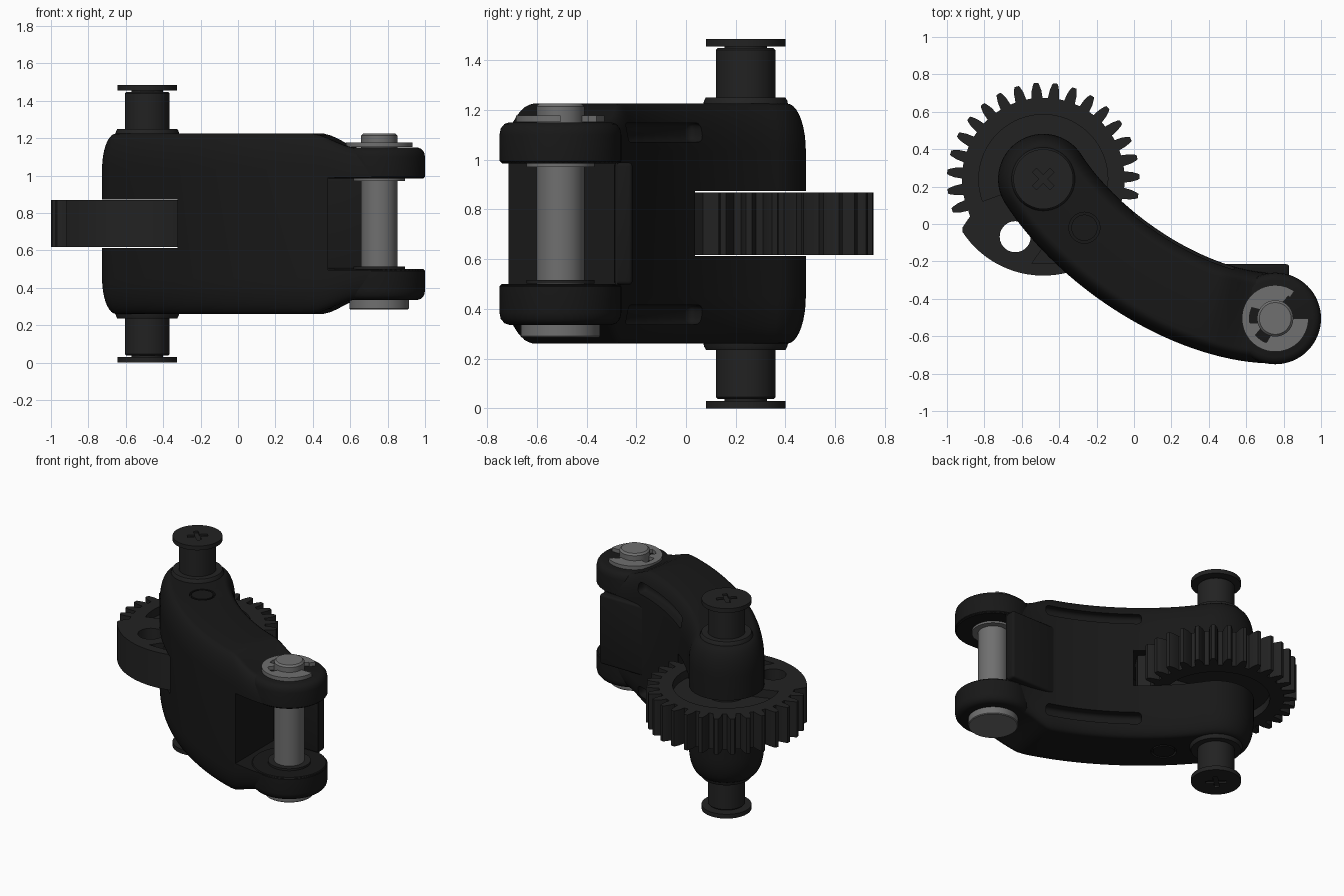
import bpy, bmesh
from math import sin, cos, pi, radians, hypot
from mathutils import Vector

if "Cube" in bpy.data.objects:
    bpy.data.objects.remove(bpy.data.objects["Cube"])

MID = 0.7425                       # mirror height
P0, P1 = Vector((-0.485, 0.24)), Vector((0.755, -0.505))   # gear pivot, pin pivot
C0, C1 = Vector((-0.24, -0.14)), Vector((0.30, -0.50))     # arm curve handles


def material(name, v):
    m = bpy.data.materials.new(name)
    m.diffuse_color = (v, v, v, 1)
    m.use_nodes = True
    m.node_tree.nodes["Principled BSDF"].inputs["Base Color"].default_value = m.diffuse_color
    return m


BLACK, DARK, STEEL = material("black", 0.009), material("dark", 0.016), material("steel", 0.16)


def make(name, verts, faces, mat=None):
    me = bpy.data.meshes.new(name)
    me.from_pydata(verts, [], faces)
    bm = bmesh.new()
    bm.from_mesh(me)
    bmesh.ops.recalc_face_normals(bm, faces=bm.faces)
    bm.to_mesh(me)
    bm.free()
    ob = bpy.data.objects.new(name, me)
    bpy.context.collection.objects.link(ob)
    if mat:
        me.materials.append(mat)
    return ob


def activate(ob):
    bpy.ops.object.select_all(action='DESELECT')
    ob.select_set(True)
    bpy.context.view_layer.objects.active = ob


def prism(name, pts, z0, z1, mat=None):
    n = len(pts)
    v = [(p[0], p[1], z) for z in (z0, z1) for p in pts]
    f = [tuple(range(n)), tuple(range(n, 2 * n))]
    f += [(i, (i + 1) % n, (i + 1) % n + n, i + n) for i in range(n)]
    return make(name, v, f, mat)


def box(name, x0, x1, y0, y1, z0, z1, mat=None):
    return prism(name, [(x0, y0), (x1, y0), (x1, y1), (x0, y1)], z0, z1, mat)


def polar(c, r, deg):
    return (c[0] + r * cos(radians(deg)), c[1] + r * sin(radians(deg)))


def circle(c, r, n=48):
    return [polar(c, r, 360 * i / n) for i in range(n)]


def lathe(name, c, profile, mat=None, n=48):
    v = [(*p, z) for r, z in profile for p in circle(c, r, n)]
    k = len(profile)
    f = [(j * n + i, j * n + (i + 1) % n, (j + 1) * n + (i + 1) % n, (j + 1) * n + i)
         for j in range(k - 1) for i in range(n)]
    f += [tuple(range(n)), tuple(range((k - 1) * n, k * n))]
    return make(name, v, f, mat)


def flip(profile):
    return [(r, 2 * MID - z) for r, z in profile]


def bevel(ob, w, seg=3):
    activate(ob)
    m = ob.modifiers.new("bevel", 'BEVEL')
    m.width, m.segments, m.limit_method = w, seg, 'ANGLE'
    bpy.ops.object.modifier_apply(modifier=m.name)
    return ob


def cut(ob, *cutters):
    for c in cutters:
        activate(ob)
        m = ob.modifiers.new("cut", 'BOOLEAN')
        m.operation, m.object, m.solver = 'DIFFERENCE', c, 'EXACT'
        bpy.ops.object.modifier_apply(modifier=m.name)
        bpy.data.objects.remove(c)


def arm_point(t, off):
    s = 1 - t
    p = s**3 * P0 + 3 * s * s * t * C0 + 3 * s * t * t * C1 + t**3 * P1
    d = (s * s * (C0 - P0) + 2 * s * t * (C1 - C0) + t * t * (P1 - C1)).normalized()
    return p + off * Vector((-d.y, d.x))


def arm_outline(w):
    """Closed outline, point i lies opposite point 2N-1-i across the curve."""
    d0, d1 = (C0 - P0).normalized(), (P1 - C1).normalized()

    def side(sg):
        def cap(p, d, a):
            return p + w * (cos(a) * d + sg * sin(a) * Vector((-d.y, d.x)))
        a = [cap(P0, d0, pi - (i + 0.5) * pi / 28) for i in range(14)]
        b = [arm_point(i / 36, sg * w) for i in range(37)]
        c = [cap(P1, d1, pi / 2 - (i + 0.5) * pi / 28) for i in range(14)]
        return a + b + c
    return side(1) + side(-1)[::-1]


def arm_height(p):
    k = min(1, max(0, (hypot(p.x - P1.x, p.y - P1.y) - 0.18) / 0.2))
    return 0.40 + 0.0825 * k * k * (3 - 2 * k)


# Arm body: curved outline stacked with rounded upper and lower edges
verts, faces = [], []
STEPS = 9
layers = [(-1, STEPS - i) for i in range(STEPS + 1)] + [(1, i) for i in range(STEPS + 1)]
for sg, i in layers:
    a = pi / 2 * i / STEPS
    for p in arm_outline(0.242 - 0.075 * (1 - cos(a))):
        verts.append((p.x, p.y, MID + sg * (arm_height(p) - 0.19 * (1 - sin(a)))))
n = len(verts) // len(layers)
for j in range(len(layers) - 1):
    faces += [(j * n + i, j * n + (i + 1) % n, (j + 1) * n + (i + 1) % n, (j + 1) * n + i) for i in range(n)]
for base in (0, (len(layers) - 1) * n):
    faces += [(base + i, base + i + 1, base + n - 2 - i, base + n - 1 - i) for i in range(n // 2 - 1)]
arm = make("arm_body", verts, faces, BLACK)

# Fork opening, gear slot, side grooves and round marks
cut(arm, box("fork_cut", 0.48, 1.2, -1, -0.285, 0.495, 0.99),
    box("fork_end_cut", 0.83, 1.2, -0.4, 0, 0.495, 0.99),
    prism("gear_slot", circle(P0, 0.56, 96), 0.612, 0.873))
for z0, z1 in ((1.07, 1.148), (0.337, 0.415)):
    ts = [0.33 + 0.47 * i / 20 for i in range(21)]
    strip = [arm_point(t, 0.175) for t in ts] + [arm_point(t, 0.32) for t in reversed(ts)]
    cut(arm, bevel(prism("groove", strip, z0, z1), 0.03))
MARK = (-0.265, -0.02)
for z0, z1 in ((1.205, 1.3), (0.2, 0.28)):
    ring = prism("mark", circle(MARK, 0.083), z0, z1)
    cut(ring, prism("mark_core", circle(MARK, 0.07), 0, 1.4))
    cut(arm, ring)

# Fork back plate and the two lugs
plate = bevel(box("fork_back_plate", 0.47, 0.83, -0.29, -0.215, 0.497, 0.988, BLACK), 0.015)
lug = [(0.235, 0.985), (0.245, 0.995), (0.245, 1.10), (0.24, 1.125), (0.225, 1.143), (0.205, 1.15)]
lathe("upper_lug", P1, lug, BLACK, 64)
lathe("lower_lug", P1, flip(lug), BLACK, 64)

# Pivot posts with bosses, necks and cross-slotted caps
post = [(0.175, 1.19), (0.168, 1.235), (0.16, 1.25), (0.12, 1.25), (0.12, 1.44), (0.112, 1.448),
        (0.085, 1.448), (0.085, 1.455), (0.16, 1.455), (0.16, 1.485)]
for name, prof, zc in (("upper_post", post, 1.485), ("lower_post", flip(post), 0)):
    ob = lathe(name, P0, prof, DARK)
    for a in (45, 135):
        bar = [polar(P0, 0.068, a + s) for s in (-13, 13, 167, 193)]
        cut(ob, prism("cross_slot", bar, zc - 0.012, zc + 0.012))

# Sector gear: toothed over the back, plain rim at the front
PITCH = 360 / 31
pts = []
for k in range(-1, 18):
    a = 1.5 + k * PITCH
    for r, da in ((0.435, -3.9), (0.475, -3.1), (0.505, -1.9), (0.515, -1.3),
                  (0.515, 1.3), (0.505, 1.9), (0.475, 3.1), (0.435, 3.9)):
        pts.append(polar(P0, r, a + da))
pts += [polar(P0, 0.44, 207), polar(P0, 0.505, 211)]
pts += [polar(P0, 0.516, 213 + i * 4) for i in range(31)]
pts += [polar(P0, 0.44, 337)]
gear = prism("sector_gear", pts, 0.617, 0.868, DARK)
arc = [-12 + 212 * i / 48 for i in range(49)]
for z0, z1 in ((0.81, 0.9), (0.58, 0.675)):
    rec = [polar(P0, 0.345, a) for a in arc] + [polar(P0, 0.13, a) for a in reversed(arc)]
    cut(gear, prism("gear_recess", rec, z0, z1),
        prism("gear_pocket", [(-0.545, -0.21), (-0.42, -0.21), (-0.40, -0.15), (-0.49, -0.13)], z0, z1))
cut(gear, prism("gear_hole", circle((-0.635, -0.068), 0.083), 0.5, 1))

# Fork pin with head, washers and retaining clip
lathe("fork_pin", P1, [(0.155, 0.285), (0.16, 0.29), (0.16, 0.343), (0.097, 0.343),
                       (0.097, 1.213), (0.085, 1.225)], STEEL)
for name, z in (("upper_washer", 0.97), ("lower_washer", 0.501)):
    lathe(name, P1, [(0.137, z), (0.137, z + 0.014)], DARK if z < 0.6 else STEEL)
angles = [55 + 305 * i / 61 for i in range(62)]
outer = [polar(P1, 0.178, a) for a in angles]
inner = [polar(P1, 0.138 if 152 < a < 192 or 215 < a < 252 or a < 62 else 0.095, a) for a in reversed(angles)]
prism("retaining_clip", outer + inner, 1.152, 1.178, STEEL)

# Smooth shading with crisp edges
for ob in list(bpy.data.objects):
    activate(ob)
    bpy.ops.object.shade_smooth_by_angle(angle=radians(32))
